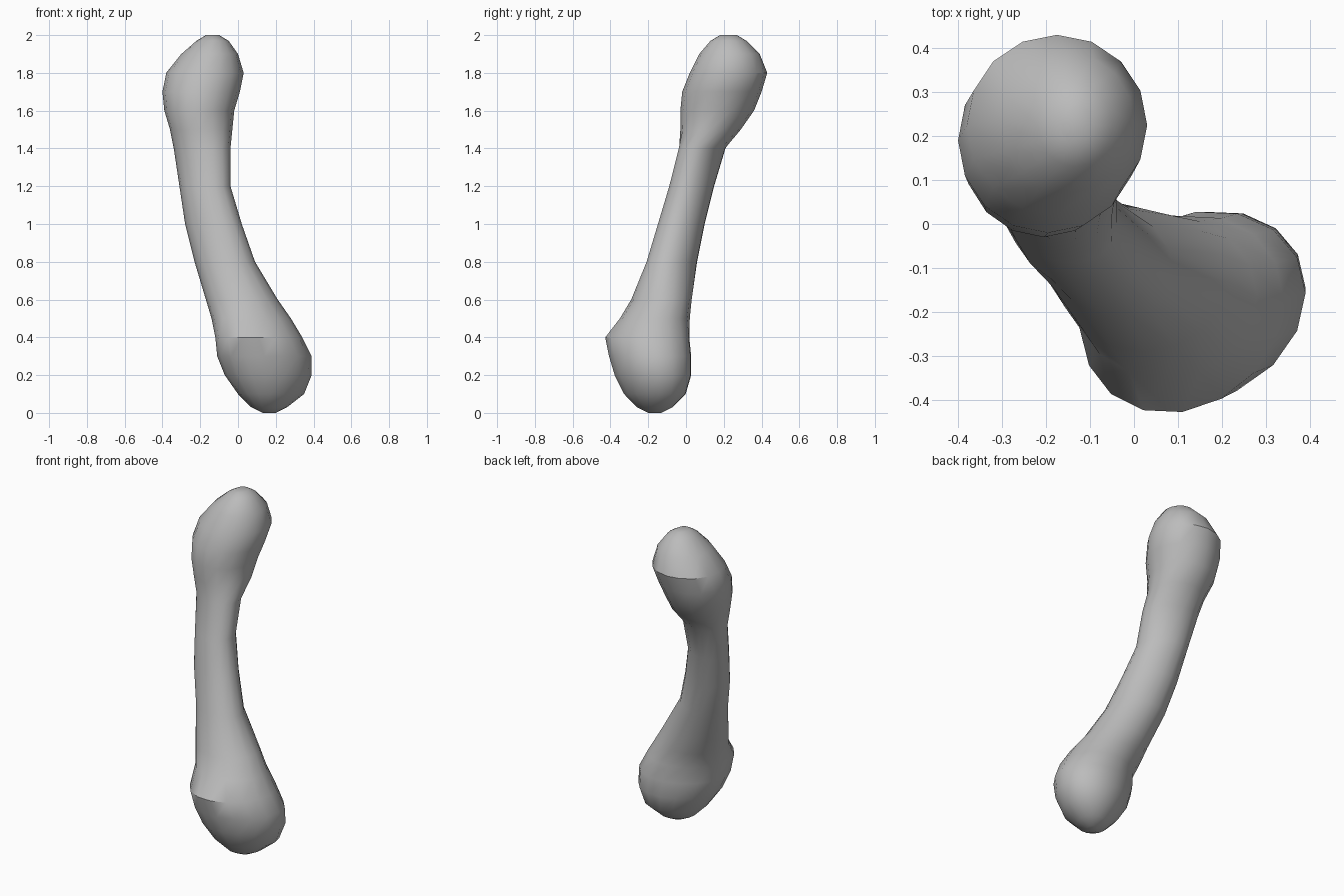
import bpy
import bmesh
import math

SIDES = 16

# Remove the default cube if present
default_cube = bpy.data.objects.get("Cube")
if default_cube:
    bpy.data.objects.remove(default_cube, do_unlink=True)


def make_material(name, colour):
    material = bpy.data.materials.new(name)
    material.use_nodes = True
    material.diffuse_color = colour
    material.node_tree.nodes["Principled BSDF"].inputs["Base Color"].default_value = colour
    return material


def section_skew(height):
    """Diagonal stretch: knuckled base, flattened shaft, round head."""
    if height < 0.5:
        return 0.15
    if height < 0.7:
        return 0.0
    if height < 1.5:
        return -0.24
    return 0.0


def add_section(mesh, height, left, right, front, back):
    """Closed skewed ellipse fitted between the four side limits."""
    centre_x, radius_x = (left + right) / 2, (right - left) / 2
    centre_y, radius_y = (front + back) / 2, (back - front) / 2
    shift = math.asin(section_skew(height))
    ring = []
    for index in range(SIDES):
        angle = math.tau * index / SIDES
        x = centre_x + radius_x * math.cos(angle)
        y = centre_y + radius_y * math.sin(angle + shift)
        ring.append(mesh.verts.new((x, y, height)))
    return ring


# Cross-sections: height, then x limits, then y limits
sections = [
    (0, .13, .20, -.20, -.13),
    (.03, .07, .26, -.26, -.07),
    (.1, 0, .35, -.33, 0),
    (.2, -.07, .39, -.38, .03),
    (.3, -.11, .39, -.41, .03),
    (.4, -.12, .34, -.43, .02),
    (.5, -.14, .28, -.35, .02),
    (.6, -.17, .21, -.29, .03),
    (.8, -.23, .09, -.21, .06),
    (1, -.28, .02, -.15, .1),
    (1.2, -.31, -.04, -.09, .15),
    (1.4, -.34, -.04, -.04, .21),
    (1.5, -.36, -.03, -.03, .29),
    (1.6, -.39, -.02, -.03, .36),
    (1.7, -.4, .01, -.02, .4),
    (1.8, -.38, .03, .02, .43),
    (1.9, -.3, 0, .07, .39),
    (1.97, -.22, -.05, .13, .32),
    (2, -.17, -.1, .18, .27),
]

# Loft the sections into one long bone with a knuckle at each end
mesh = bmesh.new()
rings = [add_section(mesh, *section) for section in sections]
for lower, upper in zip(rings, rings[1:]):
    for index in range(SIDES):
        following = (index + 1) % SIDES
        mesh.faces.new((lower[index], lower[following],
                        upper[following], upper[index]))
mesh.faces.new(list(reversed(rings[0])))
mesh.faces.new(rings[-1])
bmesh.ops.recalc_face_normals(mesh, faces=mesh.faces)

bone_data = bpy.data.meshes.new("bone")
mesh.to_mesh(bone_data)
mesh.free()
bone_data.materials.append(make_material("bone grey", (0.5, 0.5, 0.5, 1)))

bone = bpy.data.objects.new("bone", bone_data)
bpy.context.collection.objects.link(bone)

# Smooth shading that keeps the sharpest creases
bpy.ops.object.select_all(action='DESELECT')
bone.select_set(True)
bpy.context.view_layer.objects.active = bone
bpy.ops.object.shade_smooth_by_angle(angle=math.radians(35))
